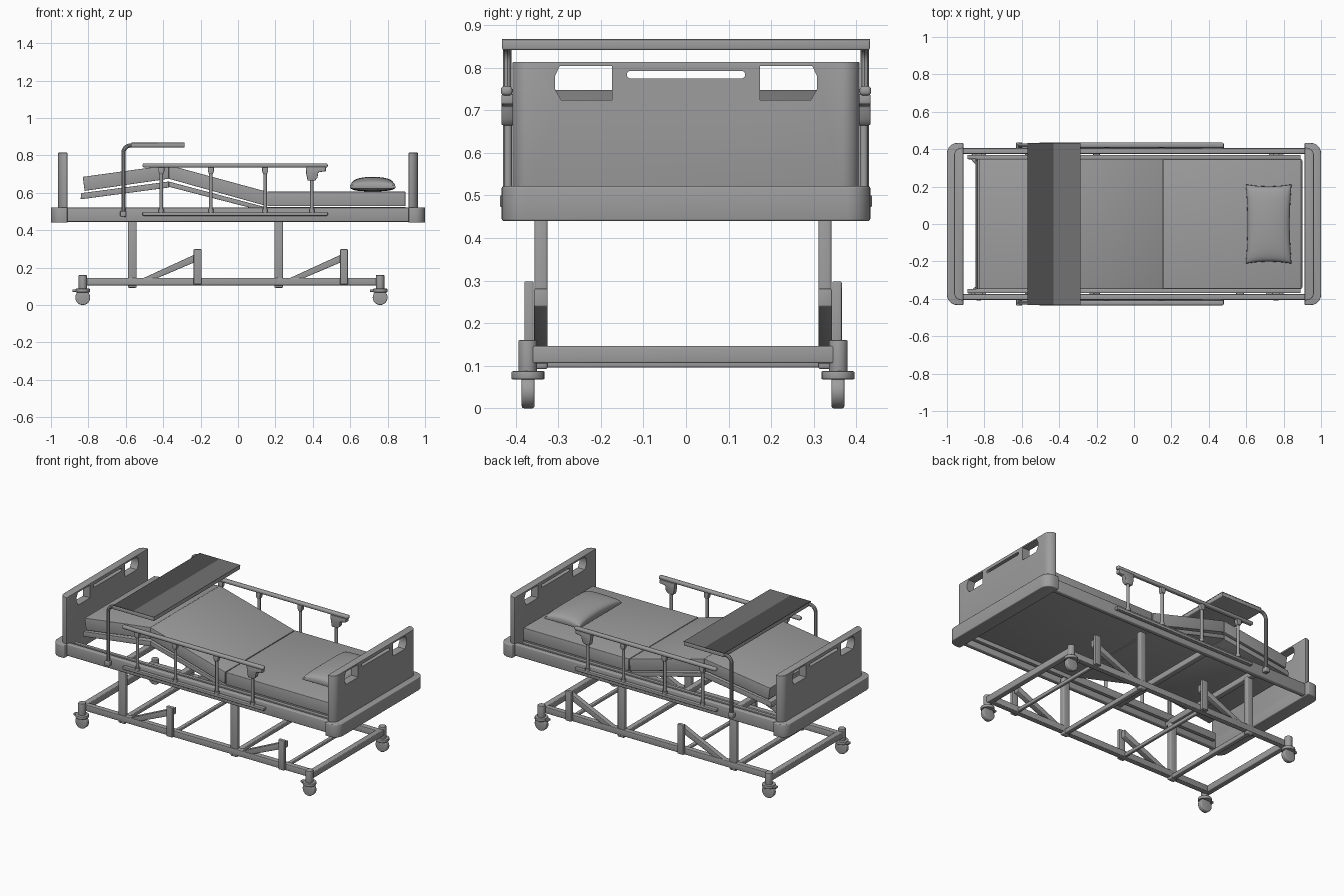
import bpy, bmesh, math

if "Cube" in bpy.data.objects:
    bpy.data.objects.remove(bpy.data.objects["Cube"])

MAPS = {'xz': lambda u, v, w: (u, w, v), 'xy': lambda u, v, w: (u, v, w), 'yz': lambda u, v, w: (w, u, v)}


def grey(name, value):
    m = bpy.data.materials.new(name)
    m.diffuse_color = (value, value, value, 1)
    m.use_nodes = True
    m.node_tree.nodes["Principled BSDF"].inputs["Base Color"].default_value = m.diffuse_color
    return m


MID, DARK, DUSK = grey("mid_grey", 0.34), grey("dark_grey", 0.075), grey("dusk_grey", 0.17)


def add_object(name, bm, mirror=None, mat=MID):
    bmesh.ops.recalc_face_normals(bm, faces=bm.faces[:])
    me = bpy.data.meshes.new(name)
    bm.to_mesh(me)
    bm.free()
    me.materials.append(mat)
    ob = bpy.data.objects.new(name, me)
    bpy.context.collection.objects.link(ob)
    if mirror:
        m = ob.modifiers.new("Mirror", 'MIRROR')
        m.use_axis = (mirror == 'x', mirror == 'y', False)
        m.use_mirror_merge = False
    return ob


def prism(name, pts, plane, a, b, bevel=0, mirror=None, mat=MID):
    """Extrude a 2D outline from a to b, optionally soften its sharp edges."""
    bm = bmesh.new()
    f = MAPS[plane]
    lo = [bm.verts.new(f(u, v, a)) for u, v in pts]
    hi = [bm.verts.new(f(u, v, b)) for u, v in pts]
    bm.faces.new(lo)
    bm.faces.new(hi)
    for i in range(len(pts)):
        j = (i + 1) % len(pts)
        bm.faces.new((lo[i], lo[j], hi[j], hi[i]))
    bmesh.ops.recalc_face_normals(bm, faces=bm.faces[:])
    if bevel:
        edges = [e for e in bm.edges if e.calc_face_angle(0) > 0.6]
        bmesh.ops.bevel(bm, geom=edges, offset=bevel, segments=3, profile=0.5, affect='EDGES', clamp_overlap=True)
    return add_object(name, bm, mirror, mat)


def box(name, x0, x1, y0, y1, z0, z1, bevel=0.004, mirror=None, mat=MID):
    return prism(name, [(x0, z0), (x1, z0), (x1, z1), (x0, z1)], 'xz', y0, y1, bevel, mirror, mat)


def circle(cx, cy, r, n=20):
    return [(cx + r * math.cos(2 * math.pi * i / n), cy + r * math.sin(2 * math.pi * i / n)) for i in range(n)]


def end_plan(x0, x1, y, r, n=8):
    """Plan outline with rounded outer corners."""
    pts = [(x0, -y)]
    for sgn in (-1, 1):
        for i in range(n + 1):
            t = math.pi / 2 * i / n
            t = t - math.pi / 2 if sgn < 0 else t
            pts.append((x1 - r + r * math.cos(t), sgn * (y - r) + r * math.sin(t)))
    return pts + [(x0, y)]


# Head and foot boards with hand windows and slot
board = prism("end_board", end_plan(0.912, 0.962, 0.408, 0.042), 'xy', 0.50, 0.814, 0.003)
window = [(0.174, 0.724), (0.293, 0.724), (0.308, 0.75), (0.308, 0.78), (0.297, 0.804), (0.174, 0.804)]
slot = [(-0.13 + 0.009 * math.cos(t), 0.784 + 0.009 * math.sin(t)) for t in [math.pi * (0.5 + i / 8) for i in range(9)]]
slot += [(-u, 2 * 0.784 - v) for u, v in slot]
cutters = [prism("window_cutter", window, 'yz', 0.85, 1.05),
           prism("window_cutter", [(-u, v) for u, v in window], 'yz', 0.85, 1.05),
           prism("slot_cutter", slot, 'yz', 0.85, 1.05)]
bpy.context.view_layer.objects.active = board
for c in cutters:
    m = board.modifiers.new("Cut", 'BOOLEAN')
    m.operation, m.solver, m.object = 'DIFFERENCE', 'EXACT', c
    bpy.ops.object.modifier_apply(modifier=m.name)
    bpy.data.objects.remove(c)
m = board.modifiers.new("Mirror", 'MIRROR')
m.use_mirror_merge = False

# End bumpers
prism("end_bumper", end_plan(0.912, 1.0, 0.433, 0.055), 'xy', 0.44, 0.522, 0.005, 'x')

# Bed frame
box("frame_side_rail", -0.92, 0.92, 0.375, 0.405, 0.445, 0.52, 0.006, 'y')
box("frame_inner_rail", -0.89, 0.89, 0.347, 0.37, 0.475, 0.522, 0.003, 'y')
box("frame_head_bar", 0.888, 0.902, -0.34, 0.34, 0.48, 0.51)
for x in (-0.565, -0.2):
    box("frame_cross_bar", x - 0.018, x + 0.018, -0.38, 0.38, 0.45, 0.485)

# Jointed deck plates
W = 0.347
prism("foot_deck", [(-0.842, 0.565), (-0.37, 0.628), (-0.37, 0.66), (-0.838, 0.598)], 'xz', -W, W, 0.002)
prism("thigh_deck", [(-0.37, 0.632), (0.15, 0.498), (0.15, 0.522), (-0.37, 0.66)], 'xz', -W, W, 0.002)
box("back_deck", 0.152, 0.895, -W, W, 0.50, 0.525, 0.002)

# Mattress sections
prism("foot_mattress", [(-0.82, 0.61), (-0.37, 0.675), (-0.37, 0.748), (-0.83, 0.685)], 'xz', -W, W, 0.002)
prism("thigh_mattress", [(-0.37, 0.675), (0.15, 0.53), (0.153, 0.606), (-0.37, 0.748)], 'xz', -W, W, 0.002)
box("back_mattress", 0.157, 0.895, -W, W, 0.528, 0.606, 0.003)

# Pillow: puffed grid with pulled corners and a low seam
bm = bmesh.new()
N = 24
for puff in (0.056, -0.022):
    grid = []
    for i in range(N + 1):
        for j in range(N + 1):
            u, v = math.sin(math.pi / 2 * (2 * i / N - 1)), math.sin(math.pi / 2 * (2 * j / N - 1))
            h = puff * max(0, (1 - u * u) * (1 - v * v)) ** 0.27
            grid.append(bm.verts.new((0.72 + 0.122 * u * (0.93 + 0.07 * v * v),
                                      0.212 * v * (0.95 + 0.05 * u * u), 0.629 + h)))
    for i in range(N):
        for j in range(N):
            k = i * (N + 1) + j
            bm.faces.new((grid[k], grid[k + 1], grid[k + N + 2], grid[k + N + 1]))
bmesh.ops.remove_doubles(bm, verts=bm.verts[:], dist=0.0001)
add_object("pillow", bm)

# Folding guard rails
box("guard_top_rail", -0.51, 0.48, 0.408, 0.435, 0.735, 0.757, 0.008, 'y')
box("guard_bottom_rail", -0.51, 0.48, 0.404, 0.428, 0.477, 0.495, 0.004, 'y')
for x in (-0.41, -0.145, 0.145, 0.395):
    prism("guard_post", circle(x, 0.418, 0.0095, 14), 'xy', 0.48, 0.74, 0, 'y')
    prism("guard_post_foot", circle(x, 0.418, 0.014, 14), 'xy', 0.494, 0.512, 0, 'y')
    prism("guard_bracket", [(x - 0.01, 0.70), (x + 0.01, 0.70), (x + 0.016, 0.715), (x + 0.016, 0.738),
                            (x - 0.016, 0.738), (x - 0.016, 0.715)], 'xz', 0.407, 0.431, 0.003, 'y')
prism("guard_latch", [(0.372, 0.665), (0.412, 0.665), (0.425, 0.68), (0.43, 0.71), (0.47, 0.715), (0.47, 0.738),
                      (0.362, 0.738), (0.365, 0.70)], 'xz', 0.403, 0.434, 0.004, 'y')

# Overbed table with dark surface and bent tube legs
box("table_top", -0.57, -0.285, -0.432, 0.432, 0.842, 0.866, 0.004)
box("table_surface", -0.57, -0.43, -0.432, 0.432, 0.8645, 0.868, 0, mat=DARK)
box("table_surface_edge", -0.43, -0.285, -0.432, 0.432, 0.8645, 0.868, 0, mat=DUSK)
cu = bpy.data.curves.new("table_leg", 'CURVE')
cu.dimensions, cu.bevel_depth, cu.bevel_resolution, cu.use_fill_caps = '3D', 0.011, 3, True
cu.materials.append(MID)
path = [(-0.613, 0.47)] + [(-0.573 - 0.04 * math.cos(t), 0.813 + 0.04 * math.sin(t))
                           for t in [math.pi / 2 * i / 8 for i in range(9)]] + [(-0.43, 0.853)]
for s in (-1, 1):
    sp = cu.splines.new('POLY')
    sp.points.add(len(path) - 1)
    for p, (x, z) in zip(sp.points, path):
        p.co = (x, s * 0.42, z, 1)
leg = bpy.data.objects.new("table_leg", cu)
bpy.context.collection.objects.link(leg)
bpy.context.view_layer.objects.active = leg
leg.select_set(True)
bpy.ops.object.convert(target='MESH')
box("table_leg_clamp", -0.63, -0.598, 0.404, 0.437, 0.472, 0.502, 0.005, 'y')

# Base frame
box("base_side_rail", -0.82, 0.75, 0.318, 0.352, 0.105, 0.145, 0.004, 'y')
for x in (-0.83, 0.76):
    box("base_end_bar", x - 0.018, x + 0.018, -0.36, 0.36, 0.106, 0.146)
for x in (-0.565, 0.218):
    box("lift_column", x - 0.023, x + 0.023, 0.318, 0.349, 0.092, 0.46, 0.006, 'y')
    box("base_cross_bar", x - 0.015, x + 0.015, -0.335, 0.335, 0.096, 0.122)
    # Diagonal strut and short post
    prism("lift_strut", [(x + 0.055, 0.142), (x + 0.13, 0.142), (x + 0.36, 0.24), (x + 0.36, 0.282)],
          'xz', 0.318, 0.35, 0.003, 'y')
    box("lift_short_post", x + 0.328, x + 0.37, 0.351, 0.373, 0.11, 0.298, 0.004, 'y')
    box("base_cross_rod", x + 0.34, x + 0.36, -0.335, 0.335, 0.11, 0.13)

# Casters
for x in (-0.83, 0.76):
    prism("caster_stem", circle(x, 0.365, 0.022), 'xy', 0.075, 0.16, 0.003, 'y')
    prism("caster_disc", circle(x, 0.364, 0.039), 'xy', 0.068, 0.087, 0.003, 'y')
    prism("caster_wheel", circle(x, 0.04, 0.04, 24), 'xz', 0.349, 0.379, 0.005, 'y')
    box("caster_brake_pedal", x - 0.055, x - 0.03, 0.352, 0.376, 0.07, 0.083, 0.003, 'y')

# The base sits slightly off the bed's centre line; smooth shading with crisp edges
for ob in bpy.context.scene.objects:
    if ob.name.startswith(("base_", "lift_", "caster_")):
        ob.location.y = -0.007
    ob.select_set(ob.type == 'MESH')
bpy.context.view_layer.objects.active = board
bpy.ops.object.shade_smooth_by_angle(angle=math.radians(35))
